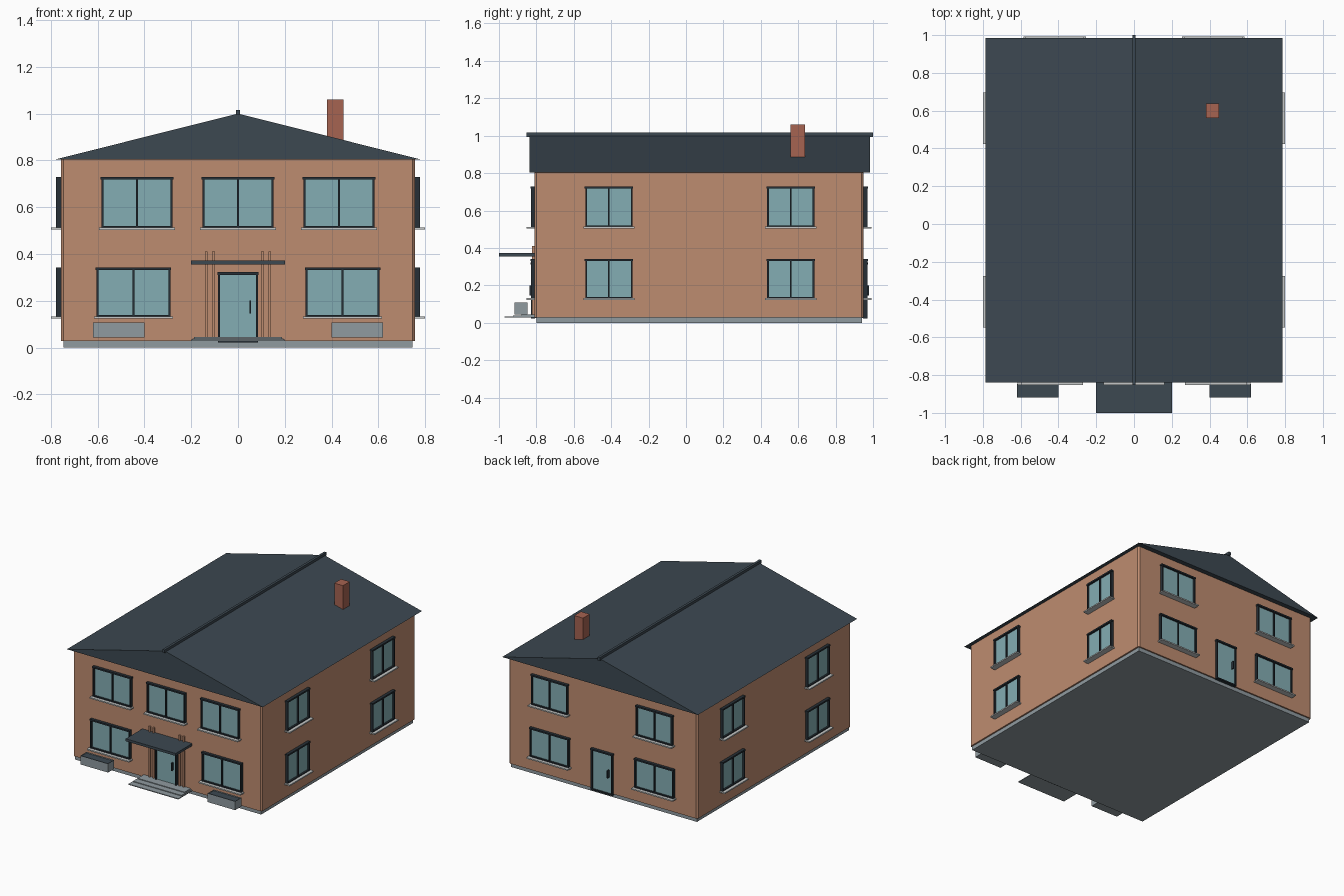
import bpy, bmesh, math

if "Cube" in bpy.data.objects:
    bpy.data.objects.remove(bpy.data.objects["Cube"])


def material(name, rgb):
    m = bpy.data.materials.new(name)
    lin = [(c / 255 / 12.92) if c < 11 else ((c / 255 + 0.055) / 1.055) ** 2.4 for c in rgb]
    m.diffuse_color = (*lin, 1)
    m.use_nodes = True
    m.node_tree.nodes["Principled BSDF"].inputs["Base Color"].default_value = m.diffuse_color
    return m


WALL = material("terracotta_wall", (190, 140, 112))
SLATE = material("slate_roof", (60, 72, 81))
FRAME = material("dark_frame", (38, 47, 54))
GLASS = material("pale_blue_glass", (132, 173, 179))
STONE = material("grey_stone", (144, 155, 160))
SILL = material("light_sill", (198, 201, 200))
BRICK = material("red_brick", (166, 99, 81))


def add_box(bm, x0, x1, y0, y1, z0, z1, slot=0):
    v = [bm.verts.new((x, y, z)) for z in (z0, z1)
         for x, y in ((x0, y0), (x1, y0), (x1, y1), (x0, y1))]
    for ids in ((3, 2, 1, 0), (4, 5, 6, 7), (0, 1, 5, 4), (1, 2, 6, 5), (2, 3, 7, 6), (3, 0, 4, 7)):
        bm.faces.new([v[i] for i in ids]).material_index = slot


def finish(name, bm, mats):
    mesh = bpy.data.meshes.new(name)
    bm.to_mesh(mesh)
    bm.free()
    for m in mats:
        mesh.materials.append(m)
    ob = bpy.data.objects.new(name, mesh)
    bpy.context.collection.objects.link(ob)
    return ob


def box(name, dims, mat):
    bm = bmesh.new()
    add_box(bm, *dims)
    return finish(name, bm, [mat])


# Outer wall planes: half width, front and back
HW, FRONT, BACK = 0.757, -0.81, 0.95
MID = (FRONT + BACK) / 2
# Each side: rotation, and a function giving the origin on the wall plane
SIDES = {
    "front": (0, lambda u: (u, FRONT)),
    "right": (90, lambda u: (HW, u)),
    "back": (180, lambda u: (u, BACK)),
    "left": (-90, lambda u: (-HW, u)),
}


def mount(ob, side, u):
    angle, place = SIDES[side]
    ob.rotation_euler.z = math.radians(angle)
    ob.location = (*place(u), 0)


def frame_bars(bm, w, z0, z1, slot):
    t, d = 0.009, -0.02
    for s in (-1, 1):
        a, b = sorted((s * w, s * (w - t)))
        add_box(bm, a, b, d, 0.004, z0, z1, slot)
    add_box(bm, -w - 0.003, w + 0.003, d - 0.002, 0.004, z1 - t, z1 + 0.002, slot)
    add_box(bm, -w, w, d, 0.004, z0, z0 + t, slot)


def window(side, level, u, width, z0, z1):
    bm = bmesh.new()
    w = width / 2
    add_box(bm, -w + 0.004, w - 0.004, -0.007, 0.004, z0 + 0.004, z1 - 0.004, 0)
    frame_bars(bm, w, z0, z1, 1)
    add_box(bm, -0.004, 0.004, -0.018, 0.004, z0, z1, 1)
    add_box(bm, -w - 0.01, w + 0.01, -0.042, 0.004, z0 - 0.007, z0 + 0.002, 2)
    mount(finish(f"{side}_{level}_window", bm, [GLASS, FRAME, SILL]), side, u)


def door(side):
    bm = bmesh.new()
    add_box(bm, -0.08, 0.08, -0.008, 0.02, 0.025, 0.316, 0)
    frame_bars(bm, 0.085, 0.022, 0.32, 1)
    add_box(bm, 0.049, 0.056, -0.028, -0.006, 0.145, 0.2, 1)
    mount(finish(f"{side}_door", bm, [GLASS, FRAME]), side, 0)


# Foundation and walls with chamfered vertical corners
box("foundation", (-0.746, 0.746, -0.80, 0.94, 0, 0.03), STONE)
bm = bmesh.new()
add_box(bm, -HW, HW, FRONT, BACK, 0.028, 0.806)
corners = [e for e in bm.edges if abs(e.verts[0].co.z - e.verts[1].co.z) > 0.1]
bmesh.ops.bevel(bm, geom=corners, offset=0.011, segments=1, affect='EDGES')
finish("walls", bm, [WALL])

# Gabled roof prism
bm = bmesh.new()
ends = [[bm.verts.new((x, y, z)) for x, z in ((-0.785, 0.803), (0.785, 0.803), (0, 1.0))]
        for y in (-0.838, 0.985)]
bm.faces.new(ends[0])
bm.faces.new(ends[1][::-1])
for i in range(3):
    j = (i + 1) % 3
    bm.faces.new((ends[0][j], ends[0][i], ends[1][i], ends[1][j]))
finish("roof", bm, [SLATE])
box("ridge_cap", (-0.009, 0.009, -0.853, 1.0, 0.993, 1.016), SLATE)

# Chimney
box("chimney", (0.38, 0.45, 0.56, 0.637, 0.85, 1.06), BRICK)

# Windows
for s in (-1, 1):
    window("front", "upper", s * 0.432, 0.305, 0.51, 0.727)
    window("front", "lower", s * 0.447, 0.317, 0.13, 0.34)
    window("back", "upper", s * 0.42, 0.29, 0.51, 0.727)
    window("back", "lower", s * 0.42, 0.312, 0.13, 0.34)
    for side in ("left", "right"):
        for u in (-0.412, 0.56):
            window(side, "upper", u, 0.253, 0.512, 0.727)
            window(side, "lower", u, 0.253, 0.13, 0.34)
window("front", "upper_middle", 0, 0.305, 0.51, 0.727)

# Doors
door("front")
door("back")

# Entrance canopy, wall battens and steps
box("canopy", (-0.2, 0.2, -1.0, FRONT + 0.005, 0.355, 0.373), SLATE)
for s in (-1, 1):
    for x in (0.105, 0.136):
        box("entrance_batten", (s * x - 0.006, s * x + 0.006, -0.823, -0.805, 0.04, 0.41), WALL)
for i in range(3):
    box("entrance_step", (-0.2 + i * 0.006, 0.2 - i * 0.006, -0.97 + i * 0.045, -0.80,
                          0.028 + i * 0.005, 0.034 + i * 0.005), STONE)

# Planters with recessed dark filling
for s in (-1, 1):
    bm = bmesh.new()
    x0, x1 = sorted((s * 0.4, s * 0.62))
    add_box(bm, x0, x1, -0.918, -0.848, 0.043, 0.107)
    bm.faces.ensure_lookup_table()
    top = max(bm.faces, key=lambda f: f.calc_center_median().z)
    bmesh.ops.inset_region(bm, faces=[top], thickness=0.004)
    bmesh.ops.translate(bm, verts=top.verts, vec=(0, 0, -0.008))
    top.material_index = 1
    finish("planter", bm, [STONE, SLATE])
